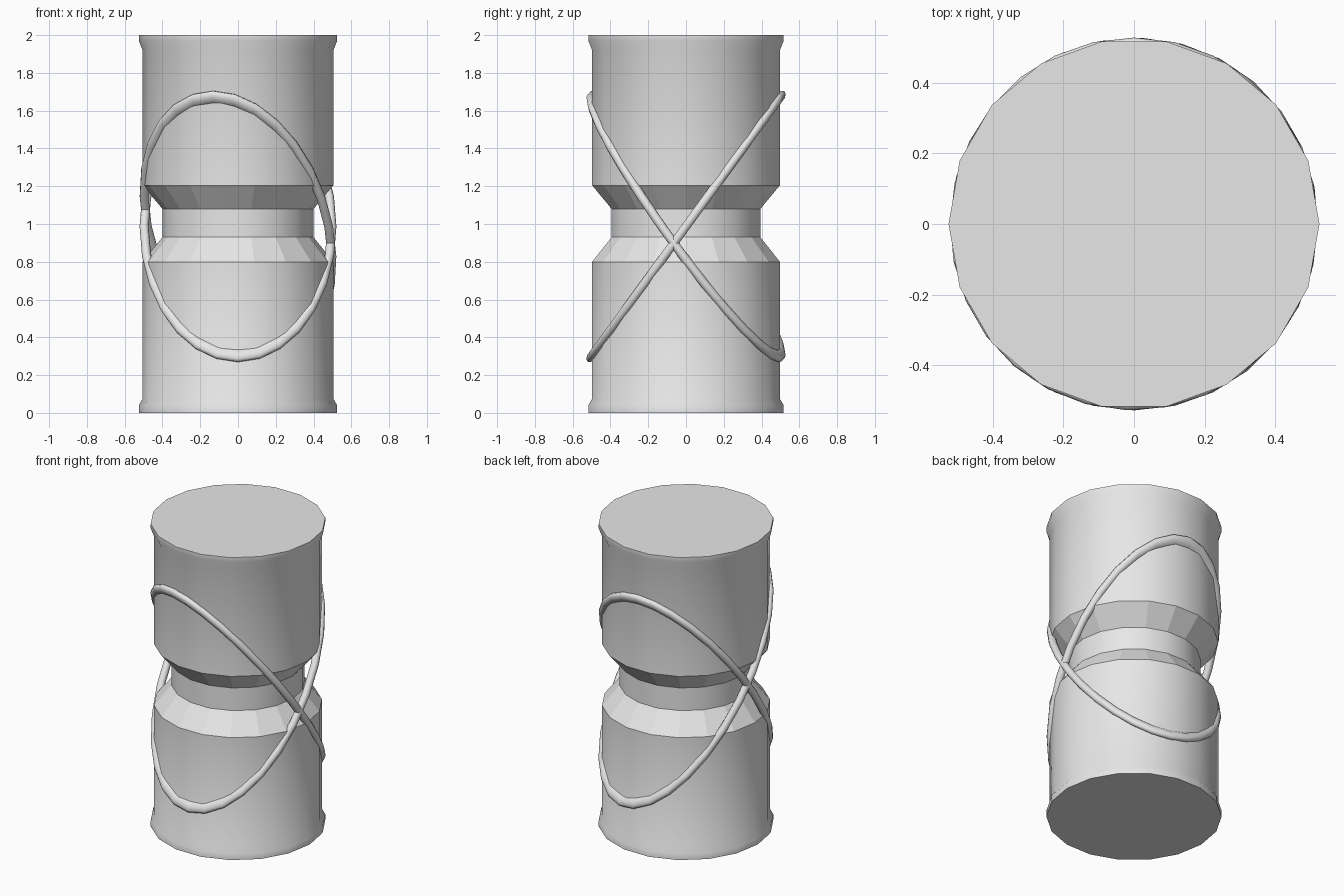
import bpy
import bmesh
from math import cos, sin, pi, radians
from mathutils import Matrix, Vector

cube = bpy.data.objects.get("Cube")
if cube:
    bpy.data.objects.remove(cube)

grey = bpy.data.materials.new("light_grey")
grey.use_nodes = True
grey.diffuse_color = (0.8, 0.8, 0.8, 1)
grey.node_tree.nodes["Principled BSDF"].inputs["Base Color"].default_value = (0.8, 0.8, 0.8, 1)

SIDES = 18


def lathe(name, profile):
    """Closed turned solid from (radius, height) pairs, bottom to top."""
    bm = bmesh.new()
    rings = []
    for r, z in profile:
        rings.append([bm.verts.new((r * cos(2 * pi * i / SIDES), r * sin(2 * pi * i / SIDES), z))
                      for i in range(SIDES)])
    for low, high in zip(rings, rings[1:]):
        # Wide sloping shoulders stay faceted, walls and rims are smooth
        step = abs(low[0].co.x - high[0].co.x)
        for i in range(SIDES):
            j = (i + 1) % SIDES
            face = bm.faces.new((low[i], low[j], high[j], high[i]))
            face.smooth = step < 0.05
    bm.faces.new(rings[0][::-1])
    bm.faces.new(rings[-1])
    # Keep the cap edges and shoulder edges crisp
    for edge in bm.edges:
        if edge.calc_face_angle(0) > radians(30):
            edge.smooth = False
    mesh = bpy.data.meshes.new(name)
    bm.to_mesh(mesh)
    bm.free()
    mesh.materials.append(grey)
    obj = bpy.data.objects.new(name, mesh)
    bpy.context.collection.objects.link(obj)
    return obj


def tilted_ring(name, heading):
    """Stretched torus hugging the body, highest towards the heading angle."""
    radius, rise = 0.497, 0.683
    bpy.ops.mesh.primitive_torus_add(major_radius=radius, minor_radius=0.024,
                                     major_segments=28, minor_segments=10)
    ring = bpy.context.object
    ring.name = name
    a = radians(heading)
    long_axis = Vector((cos(a), sin(a), rise / radius))
    short_axis = Vector((-sin(a), cos(a), 0))
    normal = long_axis.cross(short_axis).normalized()
    shape = Matrix((long_axis, short_axis, normal)).transposed().to_4x4()
    ring.data.transform(Matrix.Translation((0, 0, 0.987)) @ shape)
    ring.data.materials.append(grey)
    bpy.ops.object.shade_smooth()
    return ring


# Drum body with rims and a narrow waist
lathe("waisted_body", [
    (0.525, 0), (0.525, 0.04), (0.505, 0.075),
    (0.505, 0.80), (0.40, 0.93),
    (0.40, 1.08), (0.505, 1.205),
    (0.505, 1.92), (0.525, 1.97), (0.525, 2)])

# Two crossing hoops
tilted_ring("front_high_hoop", 255)
tilted_ring("back_high_hoop", 90)
